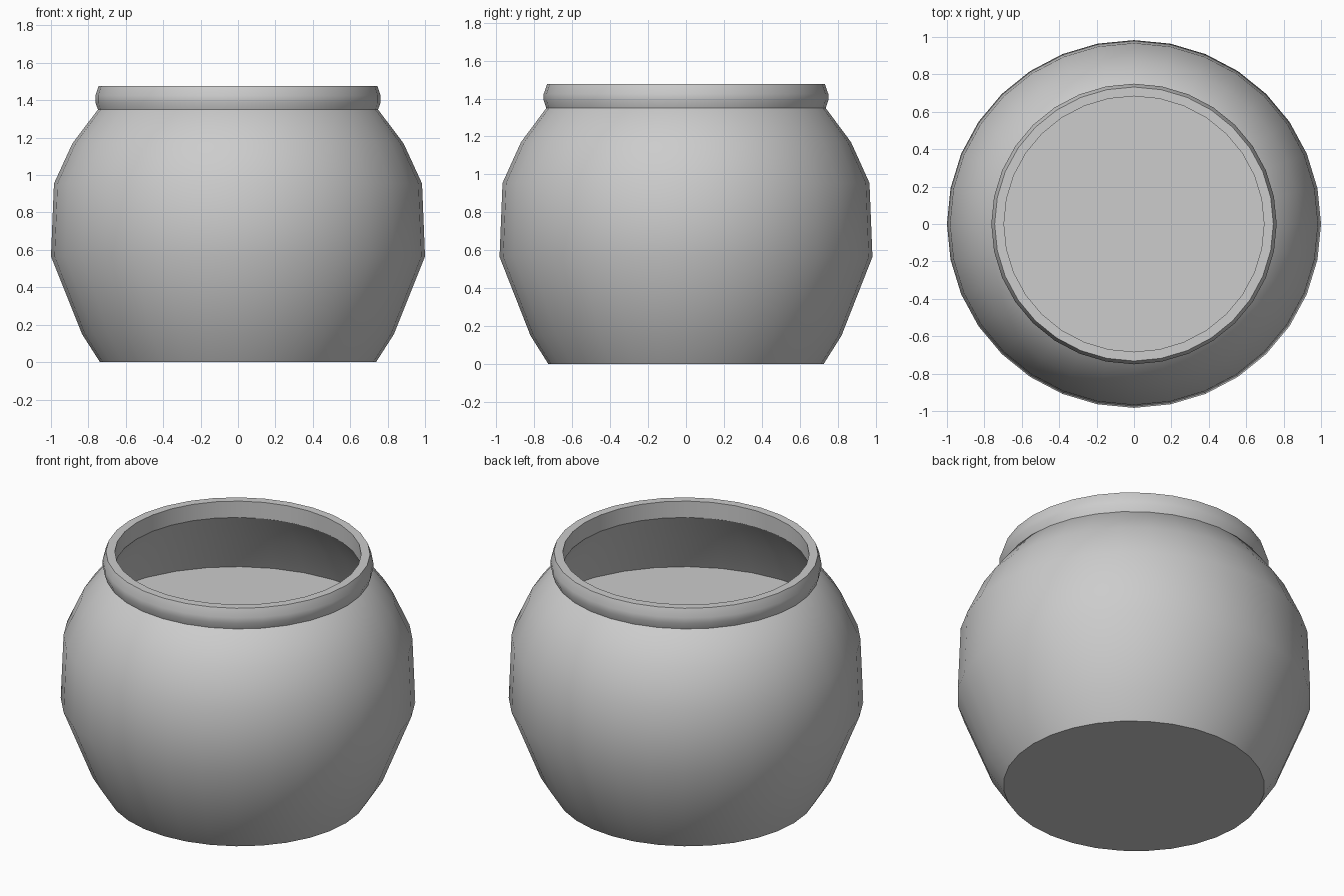
import bpy
import bmesh
import math

SIDES = 32
DEPTH = 0.983  # slightly flattened front to back

cube = bpy.data.objects.get("Cube")
if cube:
    bpy.data.objects.remove(cube, do_unlink=True)

# Single grey clay colour
GREY = (0.604, 0.604, 0.604, 1.0)
clay = bpy.data.materials.new("grey_clay")
clay.use_nodes = True
clay.diffuse_color = GREY
clay.node_tree.nodes["Principled BSDF"].inputs["Base Color"].default_value = GREY


def lathe(name, profile, cap_start=False, cap_end=False, closed=False):
    """Revolve a (radius, height) profile around the z axis."""
    bm = bmesh.new()
    rings = []
    for r, z in profile:
        ring = []
        for i in range(SIDES):
            a = math.tau * i / SIDES
            ring.append(bm.verts.new((r * math.cos(a), r * DEPTH * math.sin(a), z)))
        rings.append(ring)
    pairs = list(zip(rings, rings[1:]))
    if closed:
        pairs.append((rings[-1], rings[0]))
    for low, high in pairs:
        for i in range(SIDES):
            j = (i + 1) % SIDES
            bm.faces.new((low[i], low[j], high[j], high[i]))
    if cap_start:
        bm.faces.new(list(reversed(rings[0])))
    if cap_end:
        bm.faces.new(rings[-1])
    bmesh.ops.recalc_face_normals(bm, faces=bm.faces)
    mesh = bpy.data.meshes.new(name)
    bm.to_mesh(mesh)
    bm.free()
    mesh.materials.append(clay)
    obj = bpy.data.objects.new(name, mesh)
    bpy.context.collection.objects.link(obj)
    bpy.ops.object.select_all(action="DESELECT")
    obj.select_set(True)
    bpy.context.view_layer.objects.active = obj
    bpy.ops.object.shade_smooth_by_angle(angle=math.radians(30))
    return obj


# Pot body: flat base, bulging wall, then the inner wall down to the inner floor
outer_wall = [(0.738, 0), (0.834, 0.15), (1.0, 0.565),
              (0.984, 0.955), (0.885, 1.17), (0.749, 1.35)]
inner_wall = [(0.695, 1.375), (0.84, 1.17), (0.945, 0.955)]
lathe("pot_body", outer_wall + inner_wall, cap_start=True, cap_end=True)

# Rolled rim around the mouth
lathe("rim", [(0.749, 1.35), (0.763, 1.39), (0.763, 1.425), (0.745, 1.476),
              (0.695, 1.476), (0.695, 1.375)], closed=True)
